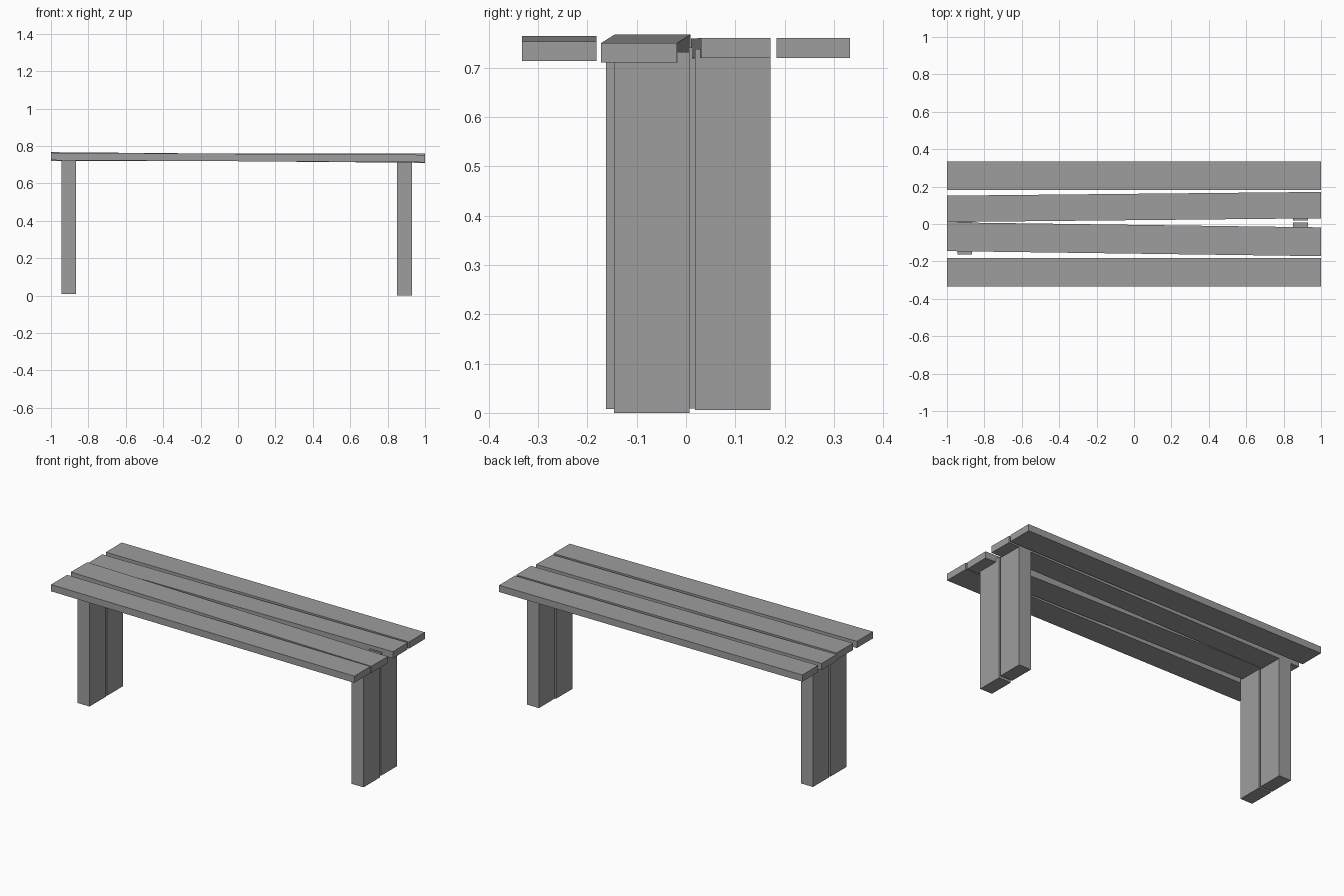
import bpy
from math import atan2
from mathutils import Euler, Matrix, Vector
import bmesh

cube = bpy.data.objects.get("Cube")
if cube:
    bpy.data.objects.remove(cube, do_unlink=True)

# Single plain grey for the whole bench
GREY = (0.34, 0.34, 0.34, 1)
grey = bpy.data.materials.new("plain_grey")
grey.use_nodes = True
grey.diffuse_color = GREY
grey.node_tree.nodes["Principled BSDF"].inputs["Base Color"].default_value = GREY


def board(name, centre, size, rotation=(0, 0, 0)):
    """Sharp-edged wooden board as a scaled box."""
    mesh = bpy.data.meshes.new(name)
    bm = bmesh.new()
    bmesh.ops.create_cube(bm, size=1, matrix=Matrix.Diagonal((*size, 1)))
    bm.to_mesh(mesh)
    bm.free()
    mesh.materials.append(grey)
    obj = bpy.data.objects.new(name, mesh)
    obj.location = centre
    obj.rotation_euler = rotation
    bpy.context.scene.collection.objects.link(obj)
    return obj


def plank(name, right_end, left_end, width, thick=0.04):
    """Seat plank between the (y, z) centres of its two ends."""
    a, b = Vector((-1, *right_end)), Vector((1, *left_end))
    d = b - a
    turn = Euler((0, -atan2(d.z, d.x), atan2(d.y, d.x)))
    board(name, (a + b) / 2, (2, width, thick), turn)


# Seat planks, slightly crooked
plank("front_plank", (-0.257, 0.744), (-0.257, 0.733), 0.152)
plank("inner_front_plank", (-0.068, 0.747), (-0.095, 0.73), 0.154)
plank("inner_back_plank", (0.081, 0.739), (0.101, 0.74), 0.141)
plank("back_plank", (0.258, 0.74), (0.258, 0.74), 0.15)

# Leg boards: name, x, y, z of the foot
legs = [
    ("front_right_leg", -0.905, -0.086, 0.008),
    ("back_right_leg", -0.905, 0.077, 0.009),
    ("front_left_leg", 0.89, -0.069, 0.0),
    ("back_left_leg", 0.89, 0.095, 0.006),
]
HEIGHT = 0.732
for name, x, y, foot in legs:
    board(name, (x, y, foot + HEIGHT / 2), (0.08, 0.153, HEIGHT))
